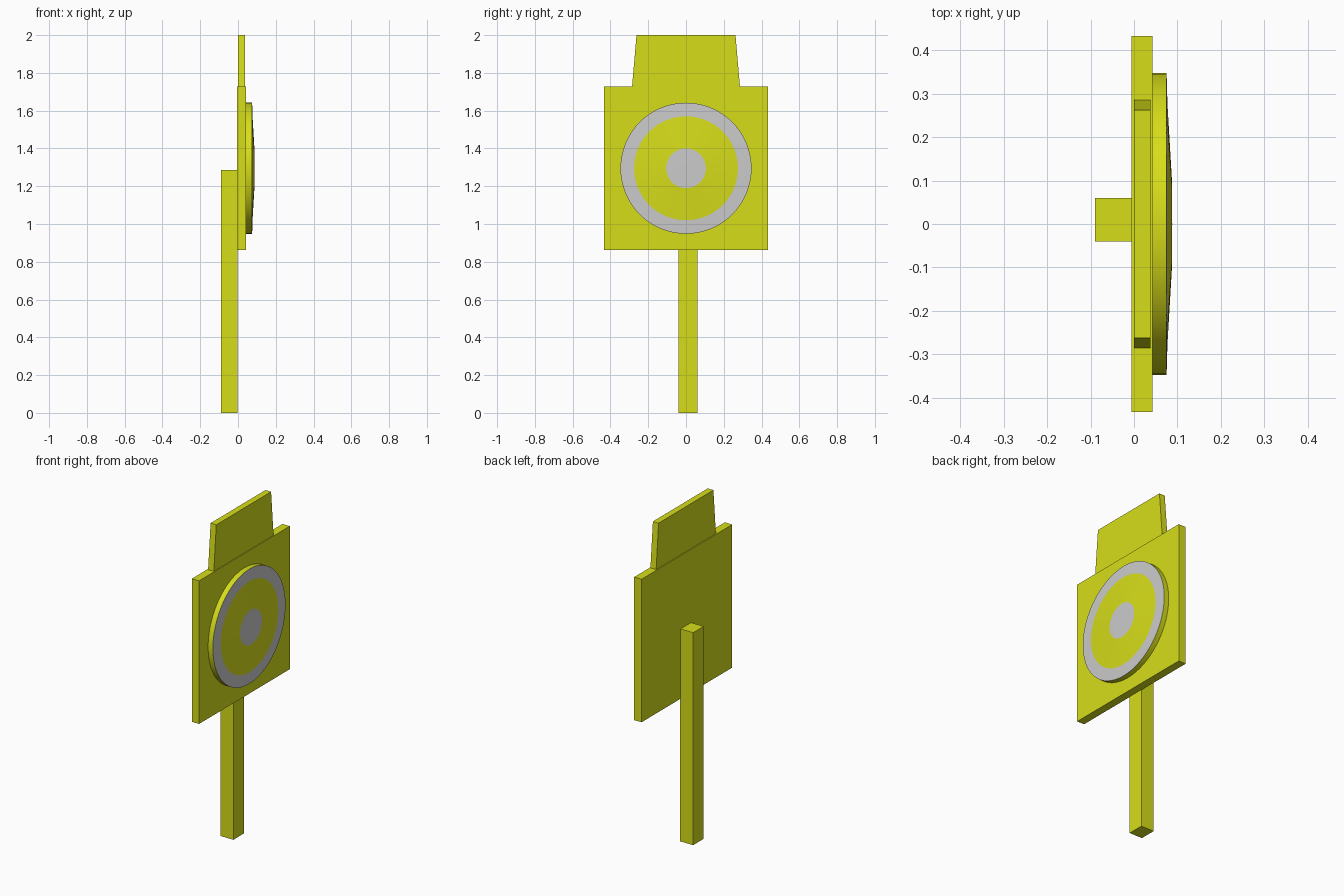
import bpy, bmesh, math
from mathutils import Vector

if "Cube" in bpy.data.objects:
    bpy.data.objects.remove(bpy.data.objects["Cube"])

yellow = bpy.data.materials.new("yellow_paint")
yellow.diffuse_color = (0.68, 0.73, 0.01, 1)
yellow.use_nodes = True
yellow.node_tree.nodes["Principled BSDF"].inputs["Base Color"].default_value = yellow.diffuse_color


def finish(name, bm, mat=None, smooth=False):
    bmesh.ops.recalc_face_normals(bm, faces=bm.faces)
    mesh = bpy.data.meshes.new(name)
    bm.to_mesh(mesh)
    bm.free()
    obj = bpy.data.objects.new(name, mesh)
    bpy.context.collection.objects.link(obj)
    if mat:
        mesh.materials.append(mat)
    if smooth:
        bpy.context.view_layer.objects.active = obj
        obj.select_set(True)
        bpy.ops.object.shade_smooth_by_angle(angle=math.radians(30))
        obj.select_set(False)
    return obj


def panel(name, outline, x0, x1, mat):
    """Extrude a (y, z) outline from x0 to x1."""
    bm = bmesh.new()
    face = bm.faces.new([bm.verts.new((x0, y, z)) for y, z in outline])
    ext = bmesh.ops.extrude_face_region(bm, geom=[face])
    verts = [v for v in ext["geom"] if isinstance(v, bmesh.types.BMVert)]
    bmesh.ops.translate(bm, verts=verts, vec=(x1 - x0, 0, 0))
    return finish(name, bm, mat)


def lathe(name, profile, mat=None, cz=1.295, steps=64):
    """Spin an (x, radius) profile around the disc axis."""
    bm = bmesh.new()
    verts = [bm.verts.new((x, 0, cz + r)) for x, r in profile]
    edges = [bm.edges.new(p) for p in zip(verts, verts[1:])]
    bmesh.ops.spin(bm, geom=verts + edges, cent=Vector((0, 0, cz)),
                   axis=(1, 0, 0), angle=2 * math.pi, steps=steps)
    bmesh.ops.remove_doubles(bm, verts=bm.verts, dist=1e-5)
    return finish(name, bm, mat, smooth=True)


# Post behind the board
panel("post", [(-0.04, 0), (0.06, 0), (0.06, 1.285), (-0.04, 1.285)],
      -0.09, -0.003, yellow)

# Square board and tapered plate on top
panel("board", [(-0.433, 0.863), (0.433, 0.863), (0.433, 1.728), (-0.433, 1.728)],
      -0.006, 0.043, yellow)
panel("top_plate", [(-0.287, 1.71), (0.287, 1.71), (0.262, 2.0), (-0.262, 2.0)],
      0.0, 0.038, yellow)

# Raised disc: yellow rim, grey ring, shallow yellow dome, grey centre
lathe("disc_rim", [(0.043, 0.0), (0.043, 0.347), (0.075, 0.347)], yellow)
lathe("outer_ring", [(0.075, 0.347), (0.077, 0.275)])
lathe("disc_dome", [(0.077, 0.275), (0.082, 0.19), (0.087, 0.105)], yellow)
lathe("disc_centre", [(0.087, 0.105), (0.088, 0.0)])
